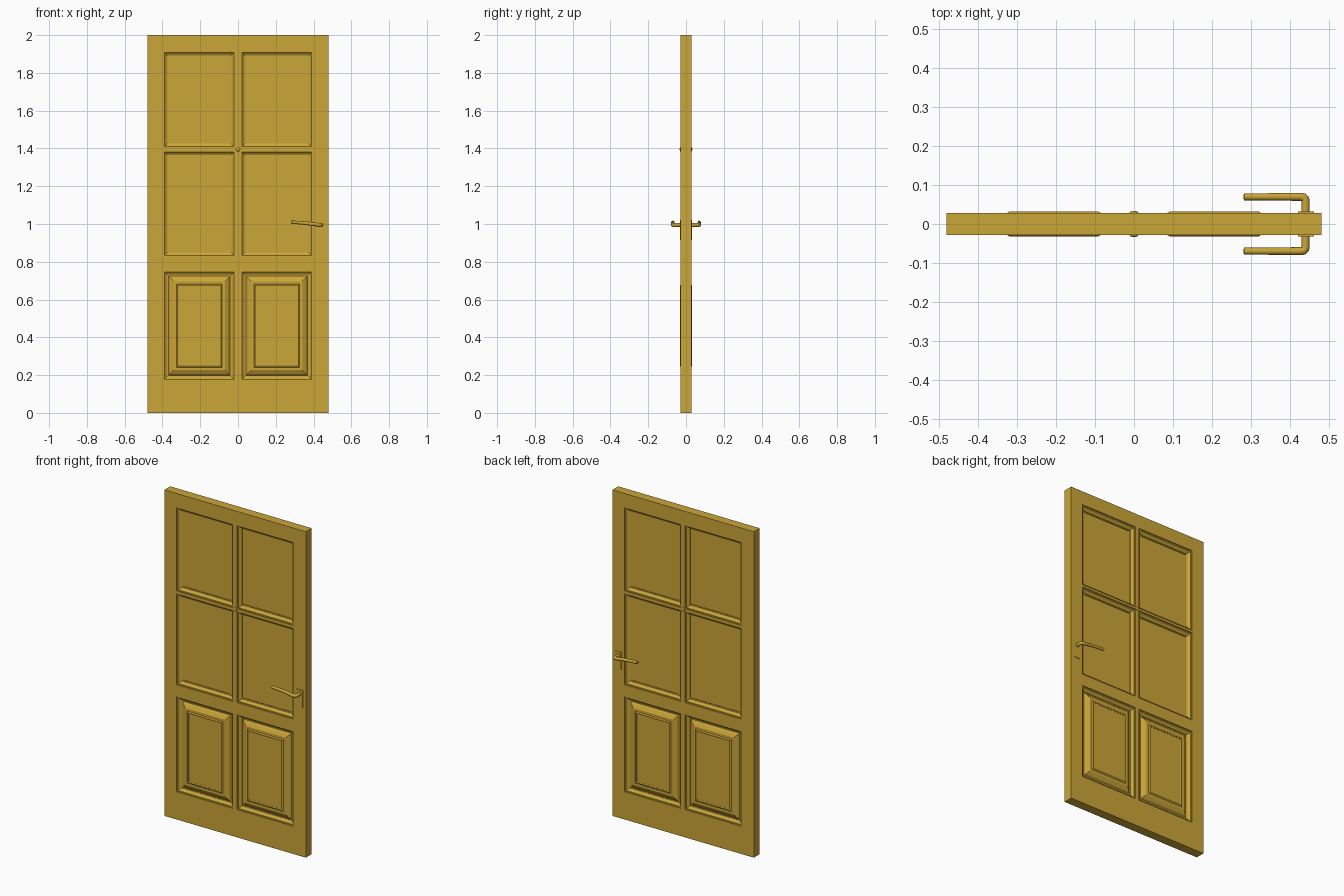
import bpy, bmesh, math

if "Cube" in bpy.data.objects:
    bpy.data.objects.remove(bpy.data.objects["Cube"])

HALF = 0.0285                       # half thickness of the slab
COLS = [(-0.397, -0.013), (0.013, 0.397)]
ROWS = [(0.17, 0.754), (0.827, 1.387), (1.402, 1.915)]

mat = bpy.data.materials.new("golden")
mat.diffuse_color = (0.6, 0.38, 0.04, 1)
mat.use_nodes = True
mat.node_tree.nodes["Principled BSDF"].inputs["Base Color"].default_value = mat.diffuse_color


def make_object(name, bm):
    bmesh.ops.recalc_face_normals(bm, faces=bm.faces)
    mesh = bpy.data.meshes.new(name)
    bm.to_mesh(mesh)
    bm.free()
    mesh.materials.append(mat)
    ob = bpy.data.objects.new(name, mesh)
    bpy.context.collection.objects.link(ob)
    return ob


def smooth(ob, angle=35):
    bpy.ops.object.select_all(action='DESELECT')
    ob.select_set(True)
    bpy.context.view_layer.objects.active = ob
    bpy.ops.object.shade_smooth_by_angle(angle=math.radians(angle))


# Door frame: a grid of faces with six openings, thickened
xs = [-0.48] + [v for c in COLS for v in c] + [0.48]
zs = [0.0] + [v for r in ROWS for v in r] + [2.0]
bm = bmesh.new()
grid = [[bm.verts.new((x, 0, z)) for z in zs] for x in xs]
for i in range(len(xs) - 1):
    for j in range(len(zs) - 1):
        if i % 2 and j % 2:
            continue
        bm.faces.new((grid[i][j], grid[i + 1][j], grid[i + 1][j + 1], grid[i][j + 1]))
frame = make_object("door_frame", bm)
mod = frame.modifiers.new("thickness", 'SOLIDIFY')
mod.thickness = HALF * 2
mod.offset = 0

# Moulding profiles as (inset from the opening, height relative to the face)
WINDOW = [(0, 0), (0.0, -0.006), (0.007, -0.006), (0.010, -0.009), (0.017, -0.015),
          (0.023, -0.018), (0.023, -0.021), (0.028, -0.021), (0.028, -0.024)]
RAISED = [(0, 0), (0.0, -0.006), (0.007, -0.006), (0.010, -0.009), (0.017, -0.015),
          (0.023, -0.018), (0.023, -0.021), (0.029, -0.021), (0.036, -0.013),
          (0.052, -0.004), (0.056, -0.002), (0.071, -0.002), (0.074, 0.001),
          (0.078, 0.003), (0.083, 0.001), (0.083, 0.0)]


def panel(name, col, row, profile):
    bm = bmesh.new()
    for s in (-1, 1):
        prev = None
        for inset, h in profile:
            x0, x1, z0, z1 = col[0] + inset, col[1] - inset, row[0] + inset, row[1] - inset
            ring = [bm.verts.new((x, s * (HALF + h), z))
                    for x, z in ((x0, z0), (x1, z0), (x1, z1), (x0, z1))]
            if prev:
                for k in range(4):
                    n = (k + 1) % 4
                    bm.faces.new((prev[k], prev[n], ring[n], ring[k]))
            else:
                outer = ring if s < 0 else outer
                if s > 0:
                    for k in range(4):
                        n = (k + 1) % 4
                        bm.faces.new((outer[k], outer[n], ring[n], ring[k]))
            prev = ring
        bm.faces.new(prev)
    make_object(name, bm)


for side, col in zip(("left", "right"), COLS):
    panel(f"lower_panel_{side}", col, ROWS[0], RAISED)
    panel(f"middle_panel_{side}", col, ROWS[1], WINDOW)
    panel(f"upper_panel_{side}", col, ROWS[2], WINDOW)

# Hardware on both sides
for s, label in ((-1, "front"), (1, "back")):
    # Small boss where the glazing bars cross
    bm = bmesh.new()
    bmesh.ops.create_uvsphere(bm, u_segments=24, v_segments=12, radius=1)
    for v in bm.verts:
        v.co = (v.co.x * 0.011, s * HALF + v.co.y * 0.005, 1.395 + v.co.z * 0.011)
    smooth(make_object(f"crossing_boss_{label}", bm))

    # Thin lock plate
    bm = bmesh.new()
    bmesh.ops.create_cube(bm, size=1)
    for v in bm.verts:
        v.co = (0.44 + v.co.x * 0.042, s * HALF + v.co.y * 0.006, 0.968 + v.co.z * 0.105)
    make_object(f"lock_plate_{label}", bm)

    # Lever: swept round bar with a bent corner
    cu = bpy.data.curves.new(f"lever_{label}", 'CURVE')
    cu.dimensions = '3D'
    cu.bevel_depth = 0.0105
    cu.bevel_resolution = 4
    cu.use_fill_caps = True
    pts = [(0.439, 0.024, 0.995, 1), (0.439, 0.058, 0.995, 1), (0.438, 0.064, 0.995, 1),
           (0.434, 0.068, 0.995, 1), (0.427, 0.0695, 0.9955, 1), (0.40, 0.0695, 0.999, 0.95),
           (0.37, 0.0695, 1.003, 0.9), (0.34, 0.0695, 1.006, 0.87),
           (0.31, 0.0695, 1.008, 0.85), (0.281, 0.0695, 1.009, 0.85)]
    sp = cu.splines.new('POLY')
    sp.points.add(len(pts) - 1)
    for p, (x, y, z, r) in zip(sp.points, pts):
        p.co = (x, s * y, z, 1)
        p.radius = r
    cu.materials.append(mat)
    lever = bpy.data.objects.new(f"lever_{label}", cu)
    bpy.context.collection.objects.link(lever)
    bpy.ops.object.select_all(action='DESELECT')
    lever.select_set(True)
    bpy.context.view_layer.objects.active = lever
    bpy.ops.object.convert(target='MESH')
    smooth(bpy.context.view_layer.objects.active, 40)
